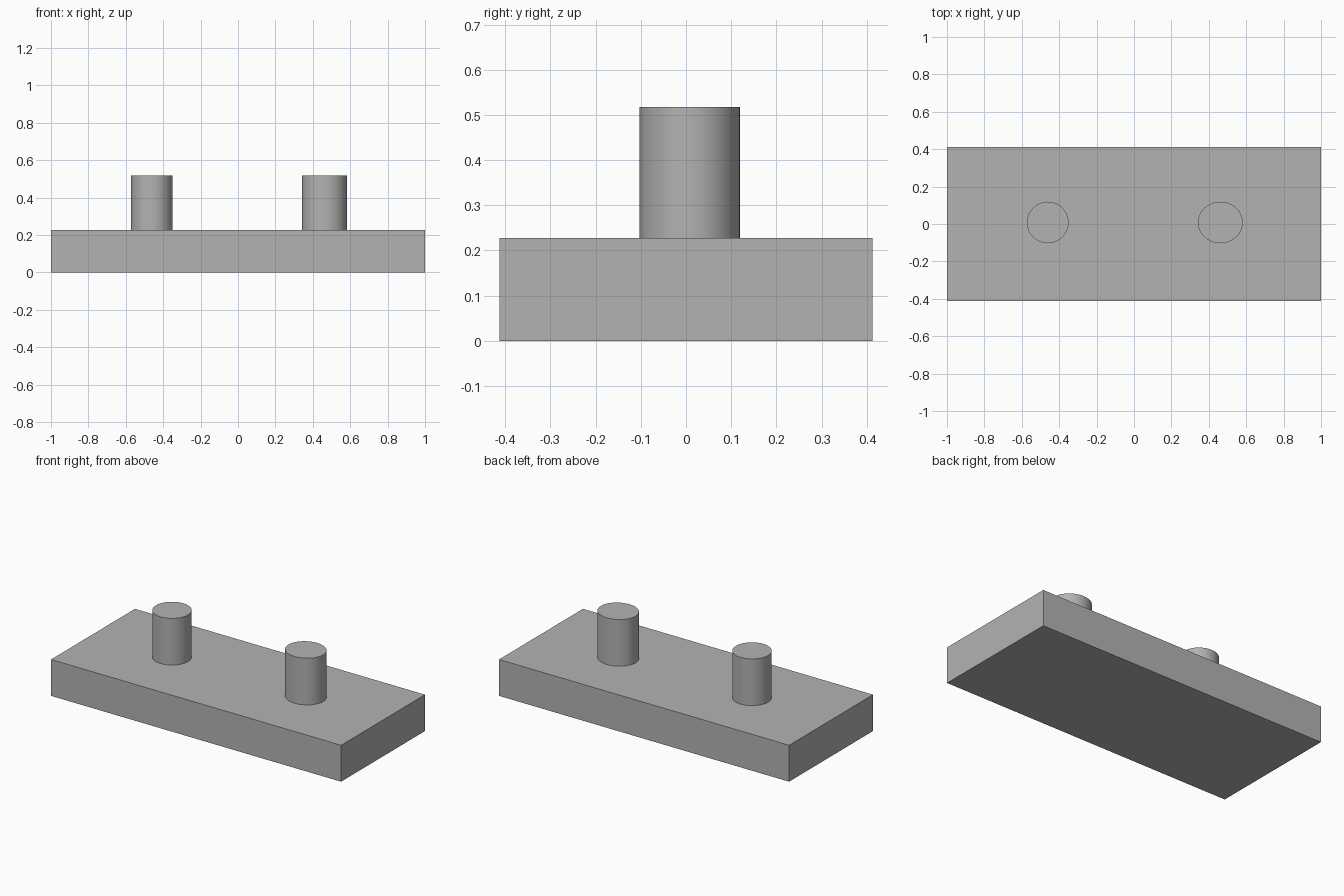
import bpy
import math

cube = bpy.data.objects.get("Cube")
if cube:
    bpy.data.objects.remove(cube, do_unlink=True)

# Single plain grey
grey = bpy.data.materials.new("plain_grey")
grey.use_nodes = True
colour = (0.45, 0.45, 0.45, 1.0)
grey.diffuse_color = colour
grey.node_tree.nodes["Principled BSDF"].inputs["Base Color"].default_value = colour

BASE_TOP = 0.227
PEG_TOP = 0.518


def finish(name, scale):
    obj = bpy.context.object
    obj.name = name
    obj.scale = scale
    bpy.ops.object.transform_apply(location=False, rotation=False, scale=True)
    obj.data.materials.append(grey)
    return obj


def peg(name, x, radius_x):
    # Upright peg standing on the slab, slightly oval when radius_x differs
    height = PEG_TOP - BASE_TOP
    bpy.ops.mesh.primitive_cylinder_add(
        vertices=64, radius=1, depth=1,
        location=(x, 0.008, BASE_TOP + height / 2))
    finish(name, (radius_x, 0.111, height))
    bpy.ops.object.shade_smooth_by_angle(angle=math.radians(30))


# Slab
bpy.ops.mesh.primitive_cube_add(size=1, location=(0, 0, BASE_TOP / 2))
finish("base_slab", (2.0, 0.826, BASE_TOP))

# Pegs
peg("right_peg", -0.461, 0.111)
peg("left_peg", 0.462, 0.12)
